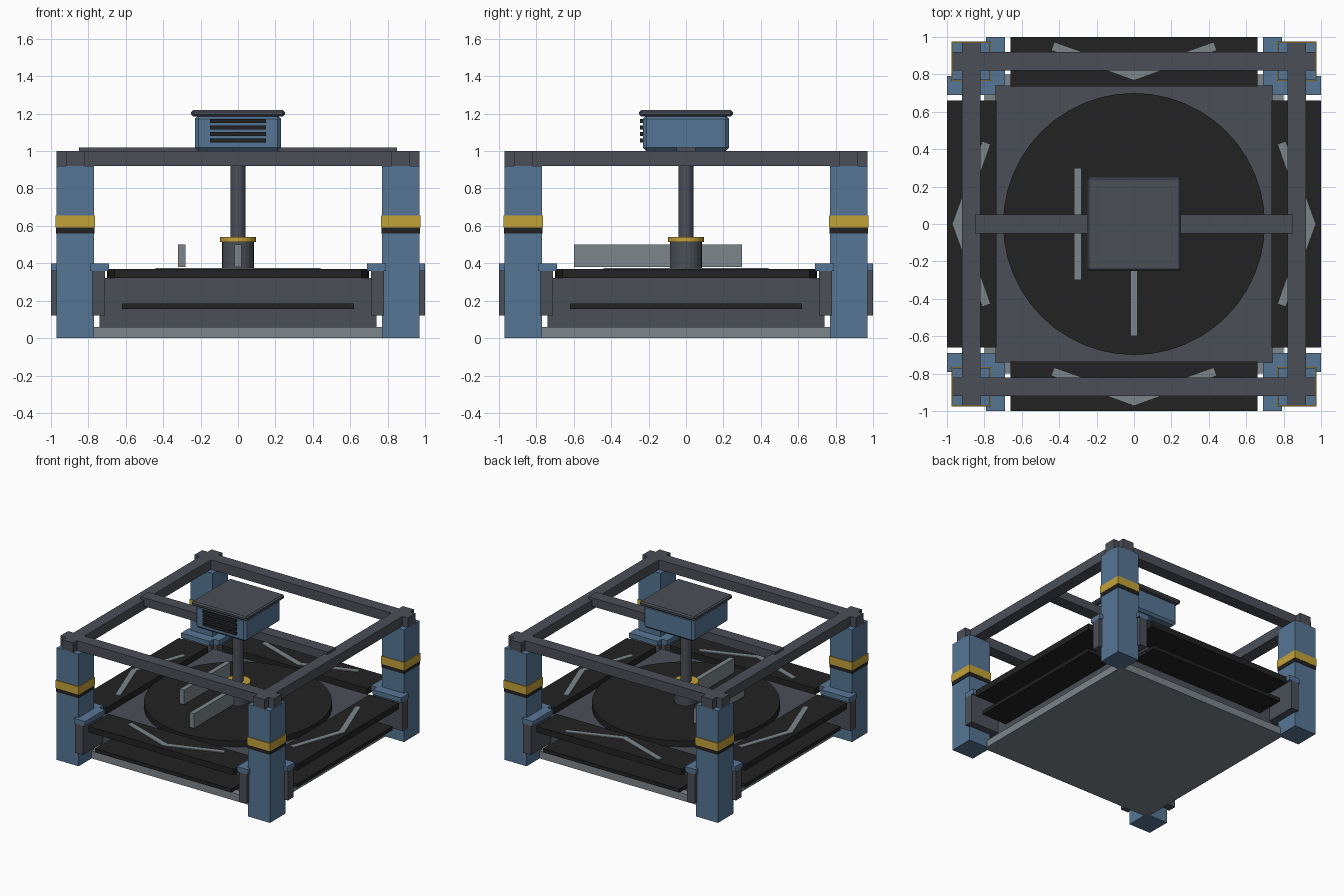
import bpy, bmesh, math
from mathutils import Matrix, Vector

if "Cube" in bpy.data.objects:
    bpy.data.objects.remove(bpy.data.objects["Cube"], do_unlink=True)


def material(name, rgb):
    m = bpy.data.materials.new(name)
    m.use_nodes = True
    m.diffuse_color = (*rgb, 1)
    m.node_tree.nodes["Principled BSDF"].inputs["Base Color"].default_value = (*rgb, 1)
    return m


BLUE = material("steel blue", (0.095, 0.18, 0.30))
DARK = material("dark grey", (0.07, 0.078, 0.097))
LIGHT = material("light grey", (0.2, 0.24, 0.26))
BLACK = material("rubber black", (0.016, 0.016, 0.016))
YELLOW = material("warning yellow", (0.55, 0.36, 0.04))


def finish(name, bm, mat, turn=0.0):
    bmesh.ops.rotate(bm, verts=bm.verts, cent=(0, 0, 0), matrix=Matrix.Rotation(turn, 3, 'Z'))
    bmesh.ops.recalc_face_normals(bm, faces=bm.faces)
    me = bpy.data.meshes.new(name)
    bm.to_mesh(me)
    bm.free()
    me.materials.append(mat)
    ob = bpy.data.objects.new(name, me)
    bpy.context.collection.objects.link(ob)
    return ob


def box(name, mat, x, y, z, turn=0.0, bevel=0.0):
    """Box from (low, high) ranges, turned about the vertical axis."""
    bm = bmesh.new()
    bmesh.ops.create_cube(bm, size=1)
    for v in bm.verts:
        v.co = Vector([(a + b) / 2 + c * (b - a) for (a, b), c in zip((x, y, z), v.co)])
    if bevel:
        bmesh.ops.bevel(bm, geom=bm.edges[:], offset=bevel, segments=1, affect='EDGES')
    return finish(name, bm, mat, turn)


def cylinder(name, mat, radius, z, sides):
    bm = bmesh.new()
    bmesh.ops.create_cone(bm, cap_ends=True, segments=sides, radius1=radius, radius2=radius,
                          depth=z[1] - z[0],
                          matrix=Matrix.Translation((0, 0, (z[0] + z[1]) / 2)))
    return finish(name, bm, mat)


def chevron(name, points, z, turn):
    """Thin arrow plate; points are the right half, tip first."""
    bm = bmesh.new()
    for s in (-1, 1):
        f = bm.faces.new([bm.verts.new((s * px, py, z[0])) for px, py in points])
        up = bmesh.ops.extrude_face_region(bm, geom=[f])["geom"]
        for v in up:
            if isinstance(v, bmesh.types.BMVert):
                v.co.z = z[1]
    return finish(name, bm, LIGHT, turn)


# Base and body
box("base_plate", LIGHT, (-.8, .8), (-.8, .8), (0, .06))
box("body", DARK, (-.74, .74), (-.74, .74), (.06, .32))

# Turntable with hub, shaft and fins
cylinder("turntable", BLACK, .7, (.32, .37), 48)
cylinder("hub", DARK, .085, (.37, .52), 24)
cylinder("hub_ring", YELLOW, .095, (.515, .54), 24)
cylinder("shaft", DARK, .04, (.5, 1.0), 24)
box("side_fin", LIGHT, (-.32, -.28), (-.3, .3), (.38, .5))
box("front_fin", LIGHT, (-.02, .02), (-.6, 0), (.38, .5))

# Four conveyor sides; only the back one points inward
outward = [(0, -.97), (.44, -.81), (.425, -.77), (0, -.92)]
inward = [(px, -1.74 - py) for px, py in outward]
for i, side in enumerate(("front", "right", "back", "left")):
    turn = i * math.pi / 2
    box(side + "_belt", BLACK, (-.66, .66), (-1, -.735), (.32, .37), turn)
    box(side + "_lower_belt", BLACK, (-.62, .62), (-.97, -.7), (.155, .185), turn)
    chevron(side + "_arrow", inward if side == "back" else outward, (.368, .376), turn)
    for s in (-1, 1):
        end = "_a" if s < 0 else "_b"
        box(side + "_bracket" + end, DARK, sorted((s * .71, s * .78)), (-1, -.74), (.12, .36), turn)
        box(side + "_bracket_cap" + end, BLUE, sorted((s * .69, s * .79)), (-1, -.74), (.36, .4), turn)
    # Overhead beam, crossing its neighbours at the corners
    box(side + "_beam", DARK, (-.97, .97), (-.92, -.82), (.92, 1.0), turn)
    # Corner post with bands
    box(side + "_post", BLUE, (.77, .97), (-.97, -.77), (0, .92), turn)
    box(side + "_black_band", BLACK, (.767, .973), (-.973, -.767), (.56, .59), turn)
    box(side + "_yellow_band", YELLOW, (.765, .975), (-.975, -.765), (.59, .655), turn)

# Cross beam and motor housing
box("cross_beam", DARK, (-.85, .85), (-.05, .05), (.95, 1.02))
box("motor_housing", BLUE, (-.23, .23), (-.23, .23), (1.0, 1.19), bevel=.018)
box("motor_lid", DARK, (-.25, .25), (-.25, .25), (1.185, 1.22), bevel=.01)
for i in range(4):
    z = 1.045 + i * .035
    box(f"vent_slat_{i + 1}", BLACK, (-.15, .15), (-.245, -.225), (z, z + .022))
